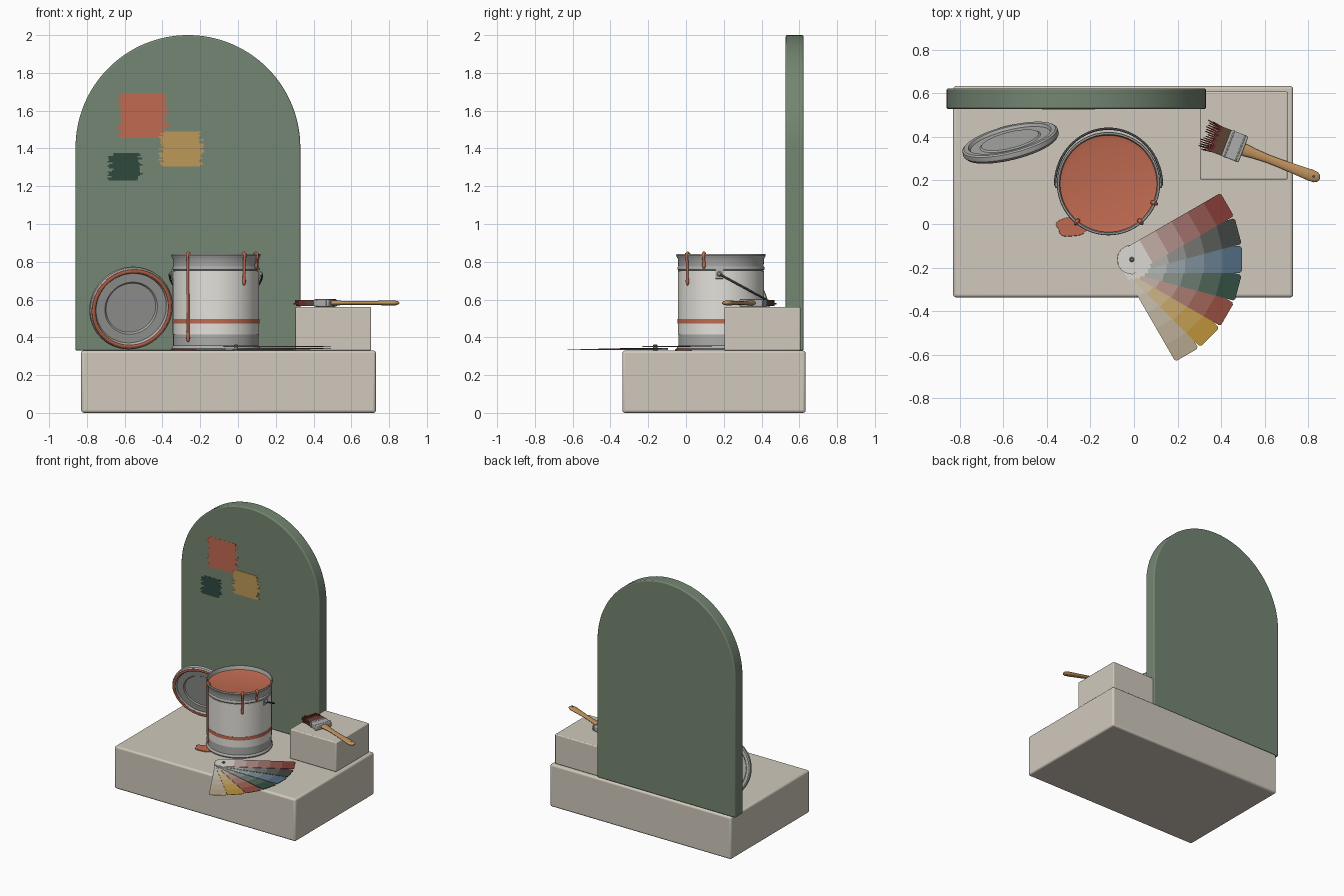
import bpy, bmesh, random
from math import sin, cos, pi, radians
from mathutils import Matrix, Vector

if "Cube" in bpy.data.objects:
    bpy.data.objects.remove(bpy.data.objects["Cube"])

random.seed(4)
mats = {}


def material(rgb):
    if rgb not in mats:
        m = bpy.data.materials.new("colour_%d_%d_%d" % rgb)
        m.diffuse_color = [((c / 255 + 0.055) / 1.055) ** 2.4 for c in rgb] + [1]
        m.use_nodes = True
        m.node_tree.nodes["Principled BSDF"].inputs["Base Color"].default_value = m.diffuse_color
        mats[rgb] = m
    return mats[rgb]


def finish(name, bm, colours, matrix=Matrix(), bevel=0, angle=35):
    bmesh.ops.recalc_face_normals(bm, faces=bm.faces)
    me = bpy.data.meshes.new(name)
    bm.to_mesh(me)
    bm.free()
    ob = bpy.data.objects.new(name, me)
    bpy.context.collection.objects.link(ob)
    ob.matrix_world = matrix
    for c in (colours if isinstance(colours, list) else [colours]):
        me.materials.append(material(c))
    if bevel:
        mod = ob.modifiers.new("bevel", 'BEVEL')
        mod.width, mod.segments = bevel, 3
        mod.limit_method, mod.angle_limit = 'ANGLE', radians(40)
    smooth(ob, angle)
    return ob


def smooth(ob, angle=35):
    bpy.ops.object.select_all(action='DESELECT')
    ob.select_set(True)
    bpy.context.view_layer.objects.active = ob
    bpy.ops.object.shade_smooth_by_angle(angle=radians(angle))


def add_prism(bm, pts, z0, z1, slot=0):
    base = bm.faces.new([bm.verts.new((x, y, z0)) for x, y in pts])
    base.material_index = slot
    n = len(pts)
    top = [bm.verts.new((x, y, z1)) for x, y in pts]
    bm.faces.new(top).material_index = slot
    low = list(base.verts)
    for i in range(n):
        j = (i + 1) % n
        bm.faces.new((low[i], low[j], top[j], top[i])).material_index = slot


def rect(x0, x1, y0, y1):
    return [(x0, y0), (x1, y0), (x1, y1), (x0, y1)]


def prism(name, pts, z0, z1, colour, matrix=Matrix(), bevel=0):
    bm = bmesh.new()
    add_prism(bm, pts, z0, z1)
    return finish(name, bm, colour, matrix, bevel)


def lathe(name, profile, colour, matrix=Matrix(), closed=False, steps=72):
    bm = bmesh.new()
    vs = [bm.verts.new((r, 0, z)) for r, z in profile]
    es = [bm.edges.new(p) for p in zip(vs, vs[1:] + (vs[:1] if closed else []))]
    bmesh.ops.spin(bm, geom=vs + es, axis=(0, 0, 1), cent=(0, 0, 0),
                   steps=steps, angle=2 * pi)
    bmesh.ops.remove_doubles(bm, verts=bm.verts, dist=1e-5)
    return finish(name, bm, colour, matrix)


def tube(name, pts, radius, colour, radii=None):
    cu = bpy.data.curves.new(name, 'CURVE')
    cu.dimensions, cu.bevel_depth, cu.bevel_resolution = '3D', radius, 3
    cu.use_fill_caps = True
    sp = cu.splines.new('POLY')
    sp.points.add(len(pts) - 1)
    for i, p in enumerate(pts):
        sp.points[i].co = (*p, 1)
        sp.points[i].radius = radii[i] if radii else 1
    ob = bpy.data.objects.new(name, cu)
    bpy.context.collection.objects.link(ob)
    cu.materials.append(material(colour))
    bpy.ops.object.select_all(action='DESELECT')
    ob.select_set(True)
    bpy.context.view_layer.objects.active = ob
    bpy.ops.object.convert(target='MESH')
    smooth(bpy.context.view_layer.objects.active, 50)


STONE, SAGE, PAINT = (208, 201, 188), (116, 134, 114), (192, 106, 80)
STEEL, LABEL, DARK = (172, 172, 170), (228, 225, 218), (70, 70, 72)
MUSTARD, FOREST = (190, 152, 88), (46, 74, 62)

# Plinth, side block and arched panel
prism("plinth", rect(-0.83, 0.73, -0.337, 0.633), 0, 0.33, STONE, bevel=0.014)
prism("side_block", rect(0.303, 0.705, 0.203, 0.607), 0.33, 0.56, STONE, bevel=0.007)
upright = Matrix.Translation((0, 0.622, 0)) @ Matrix.Rotation(pi / 2, 4, 'X')
arch = [(-0.86, 0.33), (0.33, 0.33)] + [
    (-0.265 + 0.595 * cos(pi * i / 64), 1.405 + 0.595 * sin(pi * i / 64)) for i in range(65)]
prism("arched_panel", arch, 0, 0.094, SAGE, upright, bevel=0.008)

# Brushed colour samples on the panel
for name, x0, x1, z0, z1, lift, c in (
        ("terracotta_sample", -0.63, -0.375, 1.455, 1.69, 0.095, PAINT),
        ("mustard_sample", -0.41, -0.19, 1.305, 1.49, 0.0965, MUSTARD),
        ("forest_sample", -0.68, -0.515, 1.23, 1.375, 0.095, FOREST)):
    left, right = [], []
    rows = int((z1 - z0) / 0.008)
    for i in range(rows):
        a, b = z0 + (z1 - z0) * i / rows, z0 + (z1 - z0) * (i + 1) / rows
        l, r = x0 + random.uniform(-0.012, 0.02), x1 + random.uniform(-0.02, 0.012)
        left += [(l, a), (l, b)]
        right += [(r, a), (r, b)]
    prism(name, right + left[::-1], 0.09, lift, c, upright)

# Paint can, label, stripe and paint surface
CX, CY = -0.117, 0.185
can = Matrix.Translation((CX, CY, 0))
lathe("can_body", [(0, 0.34), (0.215, 0.34), (0.222, 0.332), (0.232, 0.332), (0.235, 0.34),
                   (0.232, 0.35), (0.226, 0.356), (0.226, 0.755), (0.23, 0.76), (0.23, 0.77),
                   (0.226, 0.776), (0.228, 0.815), (0.234, 0.825), (0.237, 0.834),
                   (0.234, 0.842), (0.227, 0.842), (0.222, 0.834), (0.222, 0.36), (0, 0.36)],
      STEEL, can)
lathe("can_label", [(0.225, 0.415), (0.2285, 0.415), (0.2285, 0.752), (0.225, 0.752)],
      LABEL, can, True)
lathe("label_stripe", [(0.225, 0.472), (0.23, 0.472), (0.23, 0.498), (0.225, 0.498)],
      PAINT, can, True)
lathe("paint_surface", [(0, 0.808), (0.2, 0.808), (0.223, 0.814), (0.223, 0.79), (0, 0.79)],
      PAINT, can)

# Ears and wire handle
for s, side in ((-1, "left"), (1, "right")):
    m = Matrix.Translation((CX + s * 0.228, CY - 0.008, 0.735)) @ Matrix.Rotation(s * pi / 2, 4, 'Y')
    prism(side + "_ear_plate", rect(-0.025, 0.025, -0.022, 0.022), -0.006, 0.006, STEEL, m, 0.003)
    lathe(side + "_ear_stud", [(0, 0), (0.013, 0), (0.013, 0.012), (0.008, 0.018), (0, 0.018)],
          STEEL, m, steps=20)
tube("wire_handle", [(CX + 0.245 * cos(pi * i / 48), CY - 0.006 + 0.258 * sin(pi * i / 48),
                      0.733 - 0.14 * sin(pi * i / 48)) for i in range(49)], 0.0055, DARK)

# Paint drips over the rim and puddle
for k, (ang, end) in enumerate(((-129.5, 0.375), (-50, 0.675), (-23, 0.762))):
    rz = [(0.219, 0.815), (0.222, 0.838), (0.23, 0.845), (0.237, 0.84), (0.238, 0.825),
          (0.234, 0.80), (0.232, end + 0.05), (0.232, end + 0.02), (0.232, end + 0.008),
          (0.231, end)]
    tube("paint_drip_%d" % (k + 1),
         [(CX + r * cos(radians(ang)), CY + r * sin(radians(ang)), z) for r, z in rz],
         0.008, PAINT, [1.2, 1.2, 1.2, 1.1, 1, 0.9, 0.9, 1.2, 1, 0.3])
puddle = []
for i in range(40):
    t = 2 * pi * i / 40
    k = 1 + 0.07 * sin(3 * t + 1) + 0.06 * sin(5 * t)
    puddle.append((-0.283 + 0.075 * k * cos(t), -0.013 + 0.044 * k * sin(t)))
prism("paint_puddle", puddle, 0.329, 0.337, PAINT, bevel=0.003)

# Lid standing on edge, underside to the front
yaw, tip = radians(14), radians(16)
back = Vector((-sin(yaw) * cos(tip), cos(yaw) * cos(tip), sin(tip)))
lid = Matrix.Translation((-0.566, 0.373, 0.555)) @ back.to_track_quat('Z', 'Y').to_matrix().to_4x4()
lathe("can_lid", [(0, 0.013), (0.135, 0.013), (0.143, 0.007), (0.188, 0.007), (0.195, 0.02),
                  (0.216, 0.02), (0.224, 0.014), (0.225, 0.006), (0.225, -0.008), (0.219, -0.016),
                  (0.2, -0.016), (0.195, -0.012), (0.191, -0.002), (0.143, -0.001),
                  (0.135, 0.006), (0, 0.006)], STEEL, lid)
lathe("lid_paint_ring", [(0.2075 + 0.0105 * cos(pi * i / 6), -0.016 + 0.006 * sin(pi * i / 6))
                         for i in range(12)], PAINT, lid, True)

# Colour fan: seven cards turning about one rivet
cards = [("beige", (182, 166, 140)), ("mustard", (190, 146, 58)), ("terracotta", (146, 76, 62)),
         ("forest", (50, 76, 64)), ("blue", (80, 106, 126)), ("charcoal", (62, 66, 64)),
         ("red", (130, 60, 54))]
cuts = [-0.062, 0.075, 0.16, 0.245, 0.33, 0.415, 0.505]
for k, (name, c) in enumerate(cards):
    bm = bmesh.new()
    shades = []
    for i, (a, b) in enumerate(zip(cuts, cuts[1:])):
        pts = rect(a, b, -0.061, 0.061)
        if i == 0:
            pts = [(a + 0.03, -0.061), (b, -0.061), (b, 0.061), (a + 0.03, 0.061),
                   (a, 0.03), (a, -0.03)]
        if i == 5:
            pts = [(a, -0.061), (b - 0.008, -0.061), (b, -0.053), (b, 0.053),
                   (b - 0.008, 0.061), (a, 0.061)]
        add_prism(bm, pts, 0, 0.0024, i)
        shades.append(tuple(int(w + (v - w) * (i / 5) ** 0.8) for v, w in zip(c, (220, 217, 210))))
    finish(name + "_card", bm, shades, Matrix.Translation((-0.01, -0.163, 0.333 + 0.003 * k))
           @ Matrix.Rotation(radians(-60 + 15 * k), 4, 'Z'))
lathe("fan_rivet", [(0, 0.331), (0.011, 0.331), (0.011, 0.358), (0.007, 0.362), (0, 0.362)],
      (130, 115, 95), Matrix.Translation((-0.01, -0.163, 0)), steps=24)

# Brush lying on the side block, local x runs from bristle tip to handle end
brush = Matrix.Translation((0.325, 0.41, 0.582)) @ Matrix.Rotation(radians(-21), 4, 'Z')
bm = bmesh.new()
for layer in range(4):
    for i in range(14):
        y = -0.065 + 0.13 * i / 13
        tip_x, z = random.uniform(-0.012, 0.022), -0.0165 + 0.0085 * layer
        mid = random.uniform(0.05, 0.07)
        add_prism(bm, rect(mid, 0.115, y * 0.9 - 0.0048, y * 0.9 + 0.0048), z, z + 0.0075, 0)
        add_prism(bm, [(tip_x, y * 1.04 - 0.002), (mid, y * 0.9 - 0.0048),
                       (mid, y * 0.9 + 0.0048), (tip_x, y * 1.04 + 0.002)], z, z + 0.0075, 1)
finish("brush_bristles", bm, [(92, 66, 54), (104, 44, 38)], brush)
prism("brush_ferrule", rect(0.105, 0.19, -0.064, 0.064), -0.02, 0.02, STEEL, brush, 0.006)
for x in (0.12, 0.175):
    prism("ferrule_ridge", rect(x - 0.003, x + 0.003, -0.066, 0.066), -0.022, 0.022, STEEL, brush, 0.002)
flat = brush @ Matrix.Diagonal((1, 1, 0.5, 1)) @ Matrix.Rotation(pi / 2, 4, 'Y')
lathe("brush_handle", [(0, 0.18), (0.028, 0.18), (0.028, 0.2), (0.023, 0.24), (0.019, 0.31),
                       (0.02, 0.38), (0.024, 0.46), (0.027, 0.52), (0.025, 0.545),
                       (0.018, 0.558), (0.008, 0.564), (0, 0.565)], (190, 145, 92), flat, steps=32)
lathe("handle_hole", [(0, -0.0135), (0.007, -0.0135), (0.007, 0.0135), (0, 0.0135)], DARK,
      brush @ Matrix.Translation((0.535, 0, 0)), steps=20)
